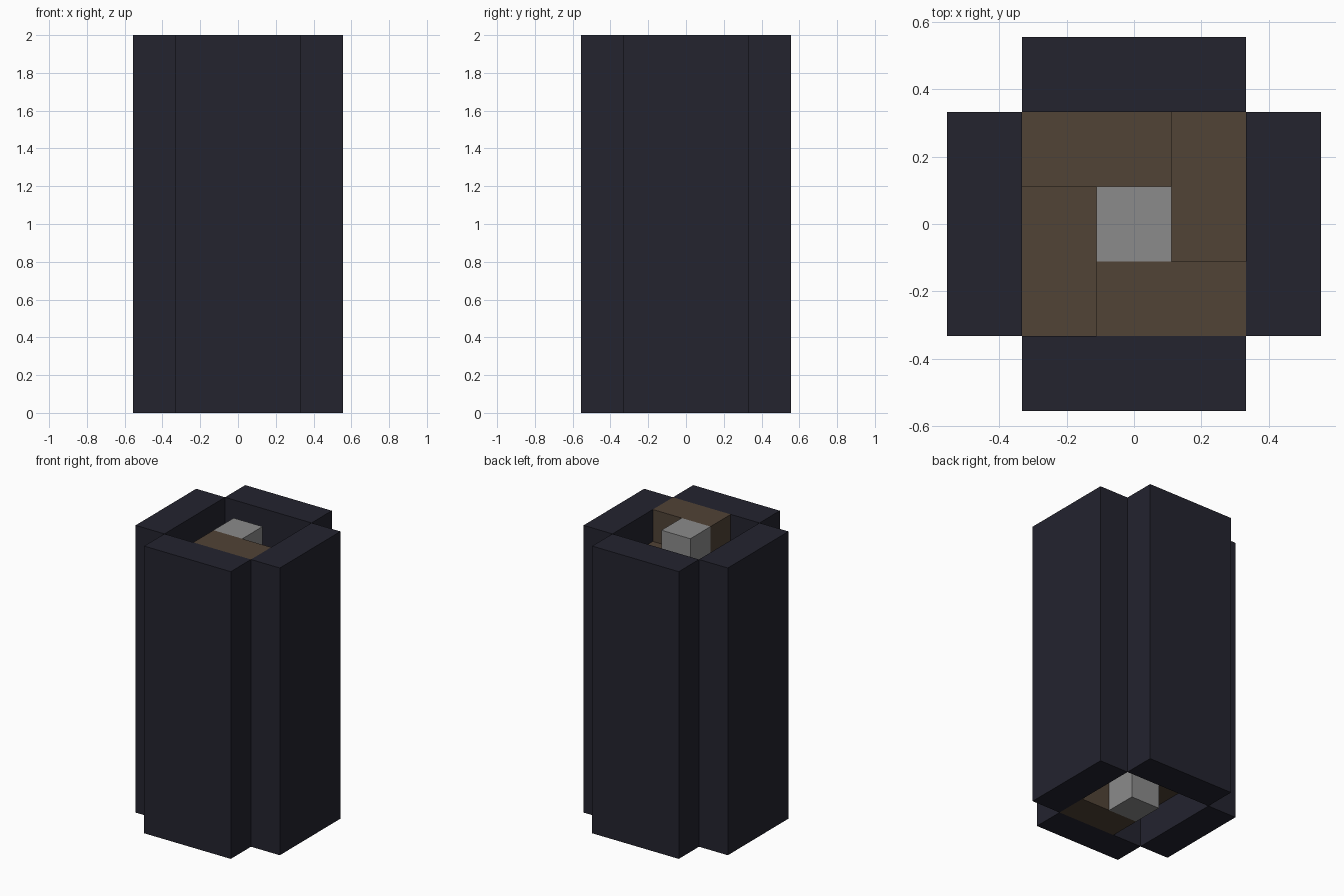
import bpy
from math import pi
from mathutils import Matrix

if "Cube" in bpy.data.objects:
    bpy.data.objects.remove(bpy.data.objects["Cube"], do_unlink=True)

U = 2 / 9  # one grid cell; the tower is 5 x 5 x 9 cells


def material(name, rgb):
    mat = bpy.data.materials.new(name)
    mat.use_nodes = True
    mat.diffuse_color = (*rgb, 1)
    mat.node_tree.nodes["Principled BSDF"].inputs["Base Color"].default_value = (*rgb, 1)
    return mat


dark = material("dark slate", (0.017, 0.017, 0.028))
brown = material("brown wood", (0.082, 0.056, 0.037))
grey = material("grey stone", (0.26, 0.26, 0.26))


def box(name, centre, size, mat, turns=0):
    """Box measured in cells, turned about the tower axis in quarter turns."""
    bpy.ops.mesh.primitive_cube_add(size=1)
    obj = bpy.context.object
    obj.name = name
    place = (Matrix.Rotation(turns * pi / 2, 4, 'Z') @ Matrix.Scale(U, 4)
             @ Matrix.Translation(centre) @ Matrix.Diagonal((*size, 1)))
    obj.data.transform(place)
    obj.data.materials.append(mat)
    return obj


# Outer walls, one per side, meeting at their inner corners
for turn, side in enumerate(("front", "right_side", "back", "left_side")):
    box(side + "_wall", (0, -2, 4.5), (3, 1, 9), dark, turn)

# Central column
box("central_column", (0, 0, 4.5), (1, 1, 9), grey)

# Spiral steps: each is a quarter turn further round and one cell lower
for i in range(9):
    box(f"step_{i + 1}", (0.5, -1, 8.5 - i), (2, 1, 1), brown, i % 4)
